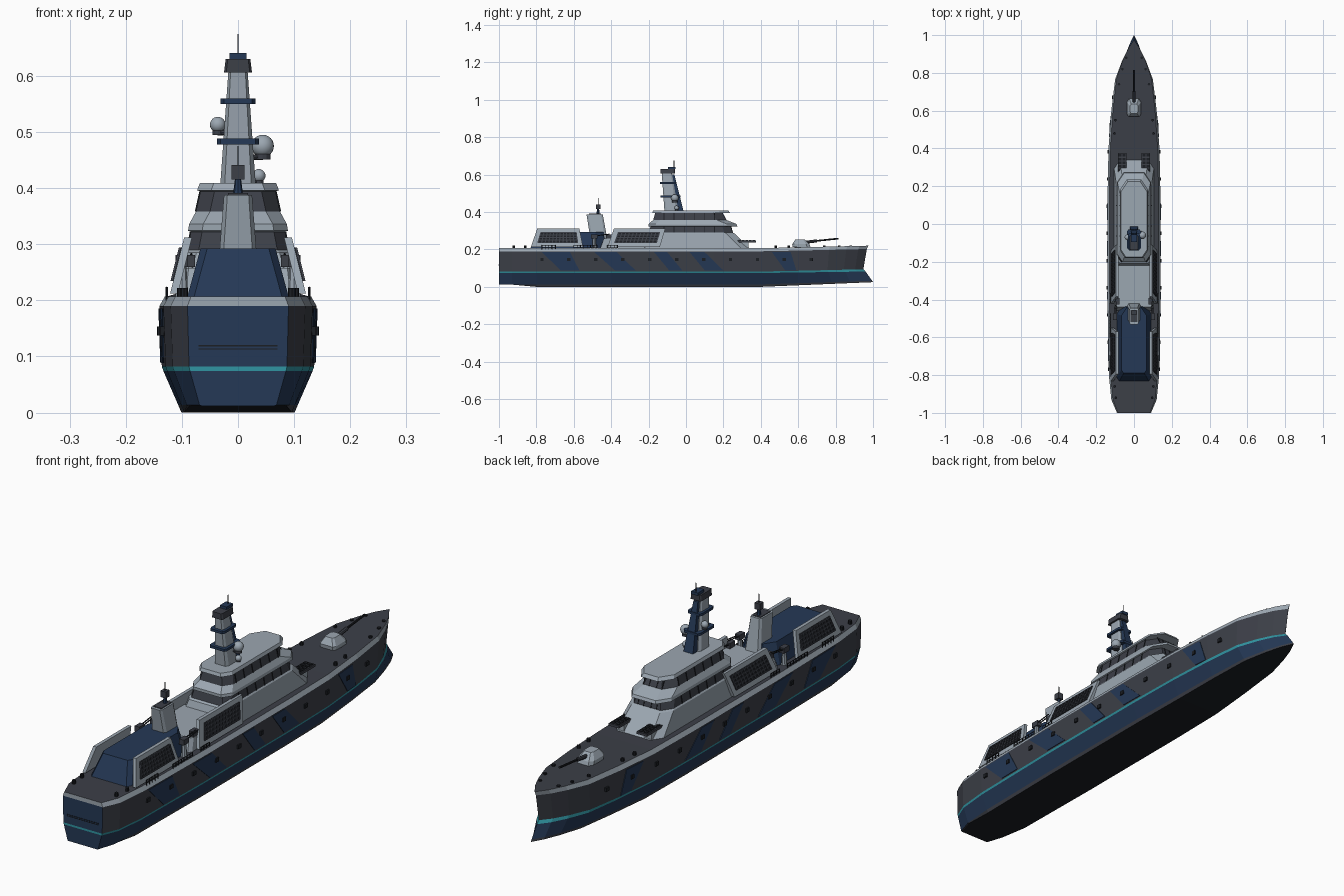
import bpy, bmesh
from mathutils import Vector, Matrix

cube = bpy.data.objects.get("Cube")
if cube:
    bpy.data.objects.remove(cube)

COLOURS = {
    "dark_grey": (0.045, 0.050, 0.064),
    "light_grey": (0.33, 0.385, 0.44),
    "navy_blue": (0.018, 0.040, 0.092),
    "cyan": (0.03, 0.30, 0.36),
    "black": (0.011, 0.013, 0.017),
}
MATS = {}
for key, rgb in COLOURS.items():
    m = bpy.data.materials.new(key)
    m.use_nodes = True
    m.diffuse_color = (*rgb, 1)
    m.node_tree.nodes["Principled BSDF"].inputs["Base Color"].default_value = (*rgb, 1)
    MATS[key] = m


class Part:
    """Collects simple solids into one named object."""

    def __init__(self, name):
        self.name, self.bm, self.used = name, bmesh.new(), []

    def slot(self, mat):
        if mat not in self.used:
            self.used.append(mat)
        return self.used.index(mat)

    def face(self, verts, mat, smooth=False):
        f = self.bm.faces.new(verts)
        f.material_index, f.smooth = self.slot(mat), smooth

    def loft(self, rings, mat, caps=(True, True)):
        pick = mat if callable(mat) else lambda i, j: mat
        vs = [[self.bm.verts.new(p) for p in r] for r in rings]
        n = len(vs[0])
        for i in range(len(vs) - 1):
            for j in range(n):
                k = (j + 1) % n
                self.face((vs[i][j], vs[i][k], vs[i + 1][k], vs[i + 1][j]), pick(i, j))
        if caps[0]:
            self.face(vs[0][::-1], pick(0, 0))
        if caps[1]:
            self.face(vs[-1], pick(len(vs) - 2, 0))
        return vs

    def plate(self, pts, depth, mat):
        d = Vector(depth)
        self.loft([pts, [Vector(p) + d for p in pts]], mat)

    def box(self, c, s, mat):
        x, y, z = (v / 2 for v in s)
        ring = [(c[0] + a * x, c[1] + b * y, c[2] - z) for a, b in ((-1, -1), (1, -1), (1, 1), (-1, 1))]
        self.plate(ring, (0, 0, s[2]), mat)

    def rod(self, p, q, r, mat, r2=None, sides=8):
        p, q = Vector(p), Vector(q)
        rot = (q - p).to_track_quat('Z', 'Y').to_matrix().to_4x4()
        res = bmesh.ops.create_cone(self.bm, cap_ends=True, segments=sides, radius1=r,
                                    radius2=r if r2 is None else r2, depth=(q - p).length,
                                    matrix=Matrix.Translation((p + q) / 2) @ rot)
        self.paint(res["verts"], mat, False)

    def ball(self, c, r, mat):
        res = bmesh.ops.create_uvsphere(self.bm, u_segments=20, v_segments=12, radius=r,
                                        matrix=Matrix.Translation(c))
        self.paint(res["verts"], mat, True)

    def paint(self, verts, mat, smooth):
        idx = self.slot(mat)
        for f in {f for v in verts for f in v.link_faces}:
            f.material_index, f.smooth = idx, smooth

    def finish(self, mirror=False):
        bmesh.ops.remove_doubles(self.bm, verts=self.bm.verts, dist=1e-5)
        bmesh.ops.recalc_face_normals(self.bm, faces=self.bm.faces)
        me = bpy.data.meshes.new(self.name)
        self.bm.to_mesh(me)
        self.bm.free()
        for key in self.used:
            me.materials.append(MATS[key])
        ob = bpy.data.objects.new(self.name, me)
        bpy.context.collection.objects.link(ob)
        if mirror:
            ob.modifiers.new("Mirror", 'MIRROR').use_mirror_merge = False


def outline(z, hw, y0, y1, c0=0.0, c1=0.0):
    """Plan outline with chamfered aft (c0) and forward (c1) corners."""
    half = [(hw - c0, y0), (hw, y0 + c0 * 1.5), (hw, y1 - c1 * 1.5), (hw - c1, y1)]
    if not c0 and not c1:
        half = [(hw, y0), (hw, y1)]
    return [(x, y, z) for x, y in half] + [(-x, y, z) for x, y in reversed(half)]


# Hull: stations along the length, levels from keel to deck edge
STATIONS = [(-1, .09), (-.93, .12), (-.8, .133), (-.4, .14), (.15, .14), (.4, .135),
            (.6, .12), (.78, .1), (.88, .066), (.95, .034), (1, 0)]
# width factor, height, height gained at the bow, y of the stem
LEVELS = [(.72, 0, .025, 1.0), (.76, .013, .02, .995), (.95, .074, .008, .96), (.97, .082, .012, .948),
          (1, .19, .012, .967), (.93, .207, .013, .975)]
BANDS = ["dark_grey", "navy_blue", "cyan", "dark_grey", "light_grey"]


def half_width(y):
    for (a, wa), (b, wb) in zip(STATIONS, STATIONS[1:]):
        if y <= b:
            return wa + (wb - wa) * (y - a) / (b - a)
    return 0


rings = []
for y, w in STATIONS:
    side = []
    for k, rise, lift, end in LEVELS:
        bow = max(0, (y - .4) / .6)
        yy = y if y < .6 else .6 + (y - .6) * (end - .6) / .4
        stern = .012 if y < -.9 and rise == 0 else 0
        side.append((w * k, yy, rise + lift * bow + stern))
    rings.append(side + [(-x, a, b) for x, a, b in reversed(side)])
N, L = 2 * len(LEVELS), len(LEVELS)


def hull_colour(i, j):
    if j == N - 1:
        return "black"
    if j == L - 1:
        return "dark_grey"
    return BANDS[min(j, N - 2 - j)]


hull = Part("hull")
vs = hull.loft(rings, hull_colour, caps=(False, False))
for j in range(L - 1):
    mat = BANDS[j] if j in (2, 4) else "navy_blue"
    hull.face((vs[0][j], vs[0][j + 1], vs[0][N - 2 - j], vs[0][N - 1 - j]), mat)
hull.finish()

# Painted camouflage patches on the hull sides
camo = Part("hull_camouflage")
for t0, t1, b0, b1 in [(-.77, -.62, -.67, -.57), (-.49, -.37, -.38, -.27), (-.17, -.1, -.09, -.02),
                       (.02, .1, .1, .2), (.46, .56, .53, .59)]:
    camo.plate([(half_width(y) * k - .001, y, z) for y, z, k in
                ((t0, .185, 1), (t1, .185, 1), (b1, .088, .975), (b0, .088, .975))], (.003, 0, 0), "navy_blue")
camo.finish(mirror=True)

# Portholes, stern ribs and deck bollards
fittings = Part("portholes_and_bollards")
for i in range(11):
    y = -.77 + i * .144
    fittings.box((half_width(y) * .99, y, .145), (.012, .018, .016), "black")
for y in (-.92, -.86, .48, .55, .74, .82, .88):
    fittings.rod((half_width(y) - .025, y, .2), (half_width(y) - .025, y, .222), .007, "black")
for z in (.113, .119):
    fittings.box((.035, -1, z), (.07, .003, .002), "black")
fittings.finish(mirror=True)

# Bridge block: stacked tiers with window bands
bridge = Part("bridge")
tiers = [(.2, .106, -.24, .345, .01, .03), (.285, .094, -.21, .26, .02, .03),
         (.29, .09, -.2, .25, .02, .03), (.322, .084, -.19, .24, .02, .03),
         (.324, .089, -.2, .275, .025, .035), (.336, .087, -.2, .27, .025, .035),
         (.358, .075, -.175, .215, .025, .035), (.394, .067, -.165, .195, .025, .035),
         (.396, .073, -.18, .235, .025, .035), (.409, .068, -.175, .225, .025, .035)]
bridge.loft([outline(*t) for t in tiers], lambda i, j: "dark_grey" if i in (2, 6) else "light_grey")
bridge.loft([outline(.2, .104, -.46, -.2, .01, .01), outline(.258, .098, -.44, -.2, .01, .01)], "light_grey")
bridge.finish()

mullions = Part("window_mullions")
for lo, hi in ((2, 3), (6, 7)):
    (z0, w0), (z1, w1) = tiers[lo][:2], tiers[hi][:2]
    for i in range(6):
        y = -.12 + i * .054
        mullions.plate([(w0, y, z0), (w0, y + .004, z0), (w1, y + .004, z1), (w1, y, z1)], (.002, 0, 0), "black")
    for x in (.015, .04):
        y0, y1 = tiers[lo][3], tiers[hi][3]
        mullions.plate([(x, y0, z0), (x + .003, y0, z0), (x + .003, y1, z1), (x, y1, z1)], (0, .002, 0), "black")
mullions.finish(mirror=True)

# Main mast with platforms, forward leg and aerial
mast = Part("main_mast")
mast.loft([outline(.4, .032, -.115, -.04, .008, .008), outline(.61, .017, -.13, -.075, .004, .004)], "light_grey")
mast.loft([outline(.4, .022, -.05, -.012), outline(.6, .01, -.085, -.062)], "navy_blue")
for z, hw, y0, y1 in ((.478, .037, -.135, -.03), (.55, .031, -.14, -.05)):
    mast.loft([outline(z, hw, y0, y1, .006, .006), outline(z + .01, hw, y0, y1, .006, .006)], "navy_blue")
mast.loft([outline(.606, .025, -.137, -.06, .004, .004), outline(.63, .022, -.137, -.06, .004, .004)], "dark_grey")
mast.box((0, -.075, .635), (.03, .04, .012), "navy_blue")
mast.rod((0, -.064, .64), (0, -.064, .675), .0015, "black", sides=6)
mast.finish()

domes = Part("radar_domes")
for x, y, z, r in ((.044, -.06, .475, .02), (-.036, -.07, .513, .014), (.037, -.05, .422, .012)):
    domes.ball((x, y, z), r, "light_grey")
    domes.rod((x, y, z - r - .004), (x, y, z - r * .6), r * .7, "dark_grey", sides=12)
    domes.rod((0, y - .02, z - r), (x, y, z - r), .005, "dark_grey")
domes.finish()

# Funnel with its short aerial pole
funnel = Part("funnel")
funnel.loft([outline(.25, .036, -.51, -.42, .008, .008), outline(.388, .025, -.532, -.445, .006, .006)], "light_grey")
funnel.box((0, -.487, .389), (.036, .065, .004), "dark_grey")
funnel.rod((0, -.47, .388), (0, -.47, .42), .009, "navy_blue", .005)
funnel.box((0, -.47, .428), (.024, .024, .026), "dark_grey")
funnel.rod((0, -.47, .44), (0, -.47, .475), .0015, "black", sides=6)
funnel.finish()

# Aft hangar, tapering forward
hangar = Part("hangar")
hangar.loft([outline(.2, .092, -.835, -.43, .012, .03), outline(.292, .067, -.79, -.44, .012, .03)], "navy_blue")
hangar.finish()


# Inclined lattice screens along both sides
def lean(y, z, out=0.0):
    return (.121 - (z - .212) * .25 + out, y, z)


screens = Part("side_screens")
for b0, b1, t0, t1 in ((-.83, -.55, -.795, -.57), (-.42, -.14, -.385, -.11)):
    def spot(u, v, out=0.0):
        lo, hi = b0 + (b1 - b0) * u, t0 + (t1 - t0) * u
        return lean(lo + (hi - lo) * v, .212 + .1 * v, out)

    def strip(u0, u1, v0, v1, mat, deep):
        screens.plate([spot(u0, v0), spot(u1, v0), spot(u1, v1), spot(u0, v1)], (deep, 0, 0), mat)
    strip(0, 1, 0, 1, "light_grey", -.014)
    strip(.1, .92, .22, .82, "black", .002)
    for i in range(12):
        strip(.1 + i * .0725, .122 + i * .0725, .22, .82, "dark_grey", .005)
    for i in range(5):
        strip(.1, .92, .22 + i * .138, .26 + i * .138, "dark_grey", .005)
screens.finish(mirror=True)

# Deck rails
rails = Part("deck_rails")
for y0, count in ((-.77, 5), (-.6, 8), (-.42, 4)):
    for i in range(count):
        rails.rod((.127, y0 + i * .018, .2), (.127, y0 + i * .018, .224), .002, "black", sides=5)
    for z in (.212, .223):
        rails.rod((.127, y0, z), (.127, y0 + (count - 1) * .018, z), .0015, "black", sides=5)
rails.finish(mirror=True)

# Small side guns between the screens
guns = Part("side_guns")
for x, y in ((.1, -.49), (.088, -.41)):
    guns.rod((x, y, .2), (x, y, .262), .012, "light_grey", .008)
    guns.box((x, y, .27), (.022, .034, .022), "dark_grey")
    for dx in (-.005, .005):
        guns.rod((x + dx, y, .272), (x + dx, y + .08, .282), .0025, "black", sides=6)
guns.finish(mirror=True)

# Forward launch cells beside the bridge front
cells = Part("launch_cells")
cells.box((.062, .3, .22), (.036, .07, .04), "light_grey")
cells.box((.063, .325, .243), (.046, .1, .01), "dark_grey")
for i in range(5):
    for x in (.052, .074):
        cells.box((x, .287 + i * .019, .249), (.016, .013, .004), "black")
cells.finish(mirror=True)

# Bow gun turret
turret = Part("bow_gun")
turret.rod((0, .615, .2), (0, .615, .214), .036, "dark_grey", sides=16)
turret.loft([outline(.213, .036, .57, .665, .008, .012), outline(.228, .036, .568, .66, .008, .012),
             outline(.254, .02, .585, .635, .005, .006)], "light_grey")
turret.rod((0, .63, .237), (0, .7, .246), .008, "dark_grey")
turret.rod((0, .69, .245), (0, .815, .258), .0045, "black")
turret.finish()
